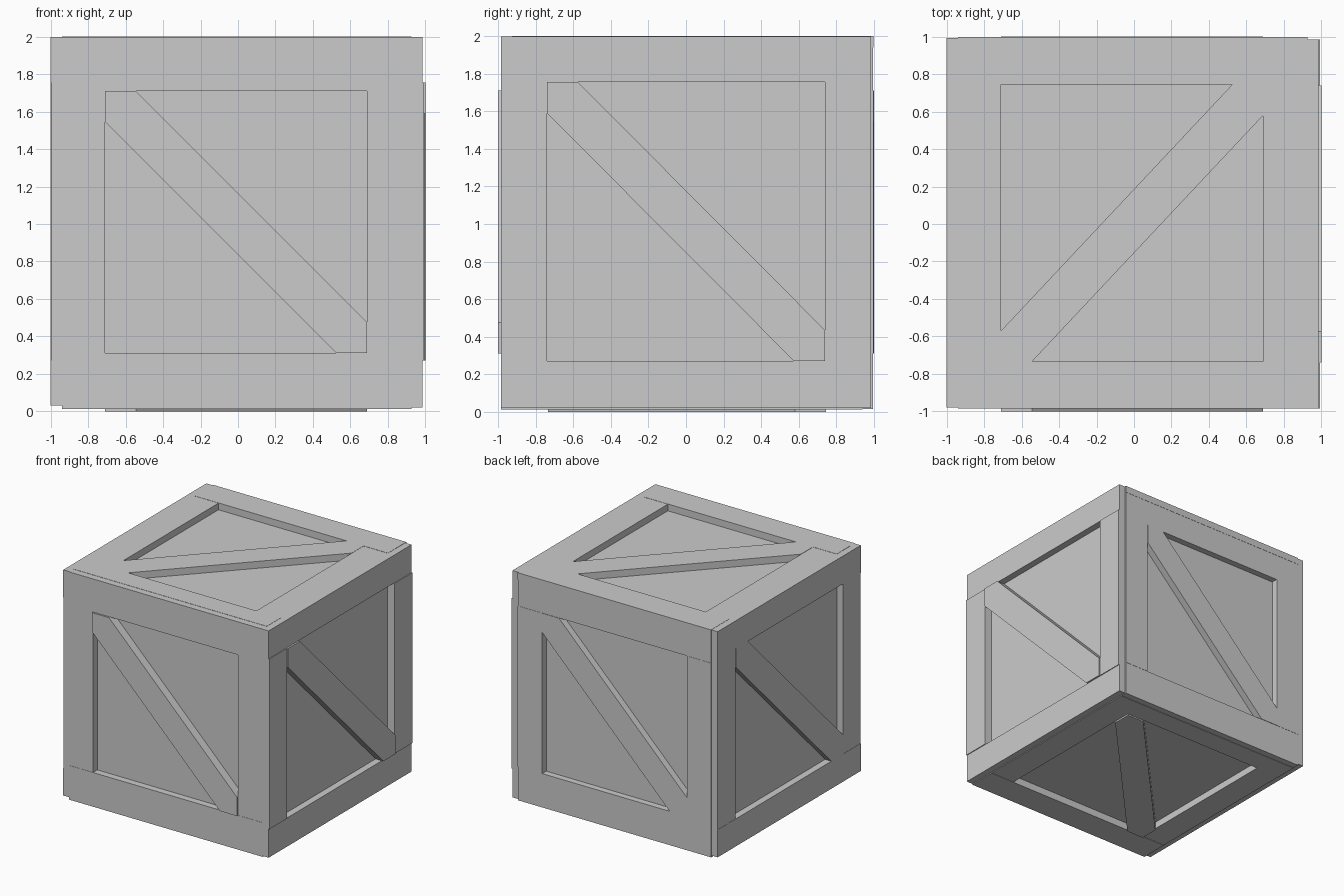
import bpy, bmesh
from mathutils import Vector

if "Cube" in bpy.data.objects:
    bpy.data.objects.remove(bpy.data.objects["Cube"])


def prism(name, outline, w0, w1, to_world):
    """Extrude a convex (u, v) outline from depth w0 to w1."""
    bm = bmesh.new()
    low = [bm.verts.new(to_world(u, v, w0)) for u, v in outline]
    high = [bm.verts.new(to_world(u, v, w1)) for u, v in outline]
    bm.faces.new(low)
    bm.faces.new(high)
    n = len(outline)
    for i in range(n):
        j = (i + 1) % n
        bm.faces.new((low[i], low[j], high[j], high[i]))
    bmesh.ops.recalc_face_normals(bm, faces=bm.faces)
    mesh = bpy.data.meshes.new(name)
    bm.to_mesh(mesh)
    bm.free()
    bpy.context.collection.objects.link(bpy.data.objects.new(name, mesh))


def rect(u0, u1, v0, v1):
    return [(u0, v0), (u1, v0), (u1, v1), (u0, v1)]


def panel(name, to_world, outer, hole, inner, w_rail, w_post, w_brace, rising, c=0.165):
    """Two full-width rails, two posts between them and a diagonal brace."""
    u0, u1, v0, v1 = outer
    a0, a1, b0, b1 = hole
    prism(name + "_lower_rail", rect(u0, u1, v0, b0), inner, w_rail, to_world)
    prism(name + "_upper_rail", rect(u0, u1, b1, v1), inner, w_rail, to_world)
    prism(name + "_post_a", rect(u0, a0, b0, b1), inner, w_post, to_world)
    prism(name + "_post_b", rect(a1, u1, b0, b1), inner, w_post, to_world)
    if rising:
        brace = [(a0, b0), (a0 + c, b0), (a1, b1 - c), (a1, b1), (a1 - c, b1), (a0, b0 + c)]
    else:
        brace = [(a0, b1), (a0 + c, b1), (a1, b0 + c), (a1, b0), (a1 - c, b0), (a0, b1 - c)]
    prism(name + "_brace", brace, inner, w_brace, to_world)


# Face coordinate systems: u, v in the face, w along the world axis
on_y = lambda u, v, w: Vector((u, w, v))
on_x = lambda u, v, w: Vector((w, u, v))
on_z = lambda u, v, w: Vector((u, v, w))

# Inner box
prism("inner_box", rect(-0.94, 0.925, -0.925, 0.94), 0.075, 1.94, on_z)

# Front and back panels
hole = (-0.71, 0.69, 0.31, 1.71)
panel("front", on_y, (-0.94, 0.925, 0.075, 1.998), hole, -0.925, -0.985, -0.983, -1.0, False)
panel("back", on_y, (-0.94, 0.925, 0.015, 1.94), hole, 0.94, 0.996, 0.998, 1.0, True)

# Right and left panels
hole = (-0.74, 0.74, 0.27, 1.755)
panel("right", on_x, (-0.985, 0.985, 0.02, 1.998), hole, 0.925, 0.985, 0.992, 1.0, False)
panel("left", on_x, (-0.98, 0.992, 0.03, 1.998), hole, -0.94, -1.0, -0.998, -1.0, True)

# Top and bottom panels
hole = (-0.71, 0.69, -0.735, 0.745)
panel("top", on_z, (-0.94, 0.925, -0.925, 0.998), hole, 1.94, 2.0, 1.998, 2.0, True)
panel("bottom", on_z, (-0.94, 0.925, -0.985, 0.94), hole, 0.075, 0.012, 0.014, 0.0, True)
